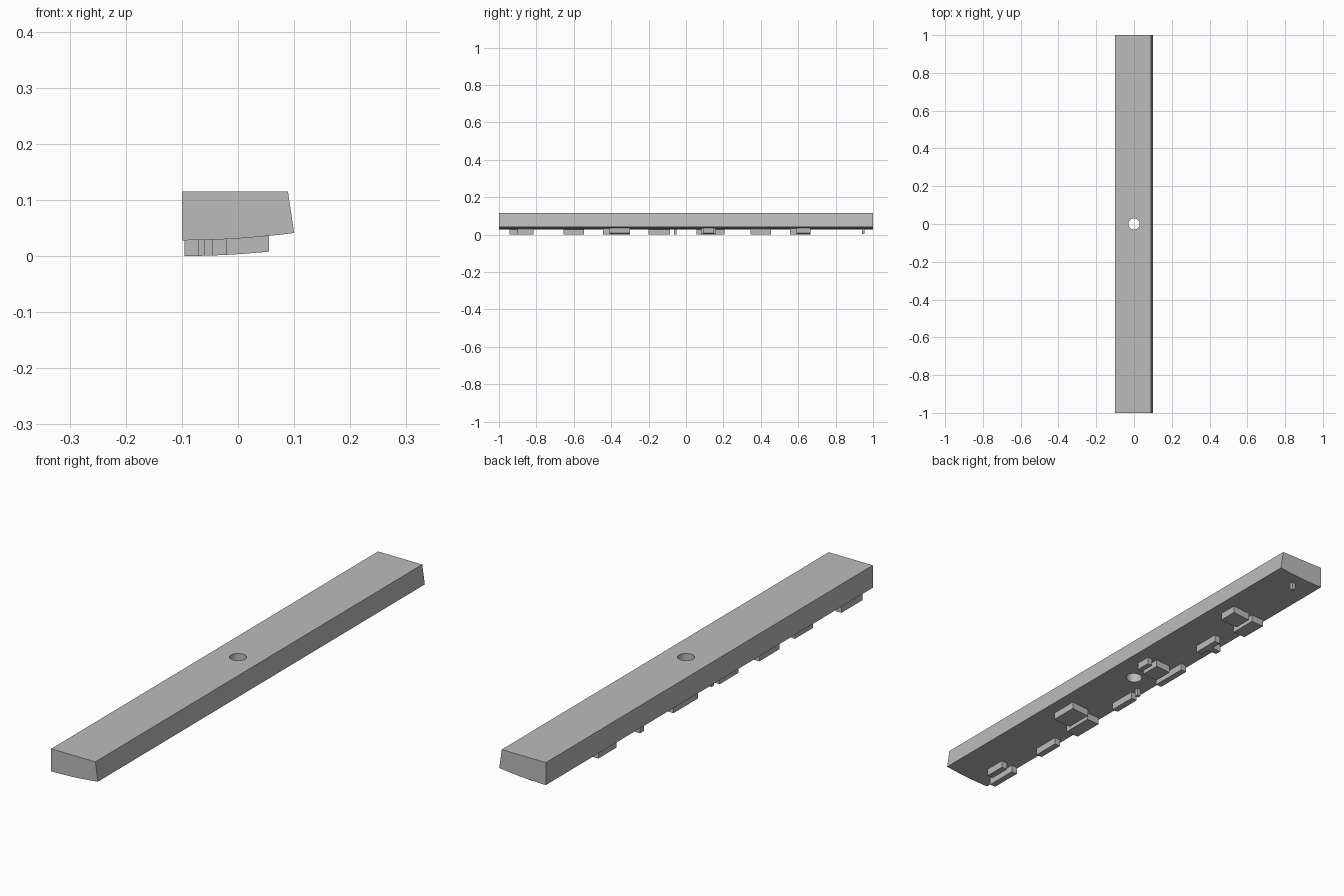
import bpy, bmesh, math

cube = bpy.data.objects.get("Cube")
if cube:
    bpy.data.objects.remove(cube, do_unlink=True)

grey = bpy.data.materials.new("plain grey")
grey.use_nodes = True
colour = (0.5, 0.5, 0.5, 1)
grey.diffuse_color = colour
grey.node_tree.nodes["Principled BSDF"].inputs["Base Color"].default_value = colour

PAD_DEPTH = 0.028


def underside(x):
    """Height of the gently curved underside."""
    return PAD_DEPTH + 0.013 * ((x + 0.1) / 0.2) ** 2


def curve(x0, x1, steps, drop=0.0):
    xs = [x0 + (x1 - x0) * i / steps for i in range(steps + 1)]
    return [(x, underside(x) - drop) for x in xs]


def prism(name, profile, y0, y1):
    """Extrude an x-z profile from y0 to y1."""
    bm = bmesh.new()
    face = bm.faces.new([bm.verts.new((x, y0, z)) for x, z in profile])
    out = bmesh.ops.extrude_face_region(bm, geom=[face])
    moved = [v for v in out["geom"] if isinstance(v, bmesh.types.BMVert)]
    bmesh.ops.translate(bm, verts=moved, vec=(0, y1 - y0, 0))
    bmesh.ops.recalc_face_normals(bm, faces=bm.faces)
    mesh = bpy.data.meshes.new(name)
    bm.to_mesh(mesh)
    bm.free()
    mesh.materials.append(grey)
    obj = bpy.data.objects.new(name, mesh)
    bpy.context.collection.objects.link(obj)
    bpy.ops.object.select_all(action="DESELECT")
    obj.select_set(True)
    bpy.context.view_layer.objects.active = obj
    bpy.ops.object.shade_smooth_by_angle(angle=math.radians(20))
    return obj


# Long bar with one slanted side and a curved underside
bar = prism("bar", curve(-0.1, 0.1, 16) + [(0.089, 0.115), (-0.1, 0.115)], -1, 1)

# Round hole through the middle
bpy.ops.mesh.primitive_cylinder_add(vertices=32, radius=0.03, depth=0.4)
cutter = bpy.context.object
cutter.name = "hole_cutter"
cutter.data.materials.append(grey)
cutter.hide_render = True
cutter.hide_set(True)
cut = bar.modifiers.new("hole", "BOOLEAN")
cut.object = cutter
cut.solver = "EXACT"

# Plain raised pads under the bar: x0, x1, y0, y1
pads = [
    (-0.095, -0.07, -0.945, -0.815), (-0.045, -0.02, -0.9, -0.815),
    (-0.085, -0.06, -0.655, -0.545),
    (-0.09, -0.035, -0.445, -0.32), (-0.02, 0.055, -0.41, -0.3),
    (-0.085, -0.06, -0.2, -0.085), (-0.075, -0.06, -0.065, -0.05),
    (-0.09, -0.065, 0.055, 0.205), (-0.045, 0.02, 0.08, 0.16),
    (0.035, 0.055, 0.09, 0.15),
    (-0.05, -0.025, 0.345, 0.455), (-0.09, -0.05, 0.385, 0.41),
    (-0.09, -0.035, 0.555, 0.665), (-0.02, 0.055, 0.59, 0.665),
    (-0.01, 0.005, 0.94, 0.955),
]
for i, (x0, x1, y0, y1) in enumerate(pads, 1):
    profile = curve(x0, x1, 4, PAD_DEPTH) + curve(x0, x1, 4, -0.005)[::-1]
    prism(f"underside_pad_{i}", profile, y0, y1)
